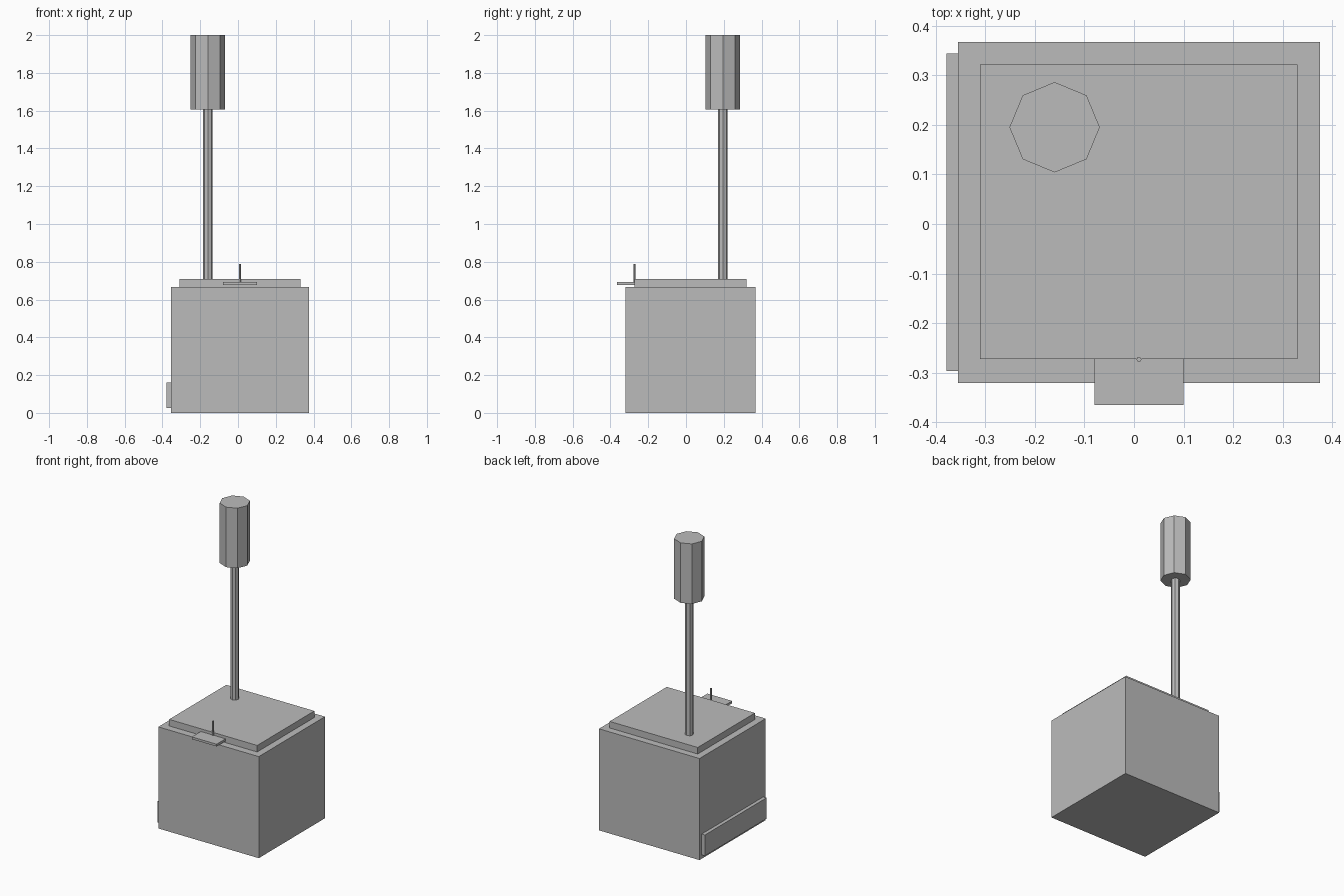
import bpy
from math import pi

old = bpy.data.objects.get("Cube")
if old:
    bpy.data.objects.remove(old, do_unlink=True)

COLOUR = (0.5, 0.5, 0.5, 1)
grey = bpy.data.materials.new("plain_grey")
grey.use_nodes = True
grey.diffuse_color = COLOUR
grey.node_tree.nodes["Principled BSDF"].inputs["Base Color"].default_value = COLOUR


def finish(name):
    obj = bpy.context.object
    obj.name = name
    obj.data.materials.append(grey)
    return obj


def box(name, x, y, z):
    """Box from (low, high) extents on each axis."""
    spans = (x, y, z)
    bpy.ops.mesh.primitive_cube_add(size=1, location=[(a + b) / 2 for a, b in spans])
    bpy.context.object.scale = [b - a for a, b in spans]
    bpy.ops.object.transform_apply(location=False, rotation=False)
    return finish(name)


def post(name, x, y, z, radius):
    """Upright eight-sided prism with corners on the axes."""
    bpy.ops.mesh.primitive_cylinder_add(
        vertices=8, radius=radius, depth=z[1] - z[0], location=(x, y, sum(z) / 2))
    return finish(name)


# Main block with its raised lid
BODY_TOP, LID_TOP = 0.667, 0.71
box("body", (-0.355, 0.375), (-0.32, 0.367), (0, BODY_TOP))
box("lid", (-0.31, 0.33), (-0.272, 0.321), (BODY_TOP, LID_TOP))

# Low panel on the right side
box("side_panel", (-0.378, -0.355), (-0.296, 0.344), (0.025, 0.162))

# Small tray tucked into the lid, with a thin pin
box("front_tray", (-0.08, 0.10), (-0.365, -0.18), (0.677, 0.692))
post("tray_pin", 0.01, -0.273, (0.69, 0.787), 0.005)

# Tall chimney pipe with a wide cap
PIPE_X, PIPE_Y, CAP_BASE = -0.16, 0.195, 1.606
post("chimney_pipe", PIPE_X, PIPE_Y, (LID_TOP, CAP_BASE), 0.026)
post("chimney_cap", PIPE_X, PIPE_Y, (CAP_BASE, 2), 0.091)
